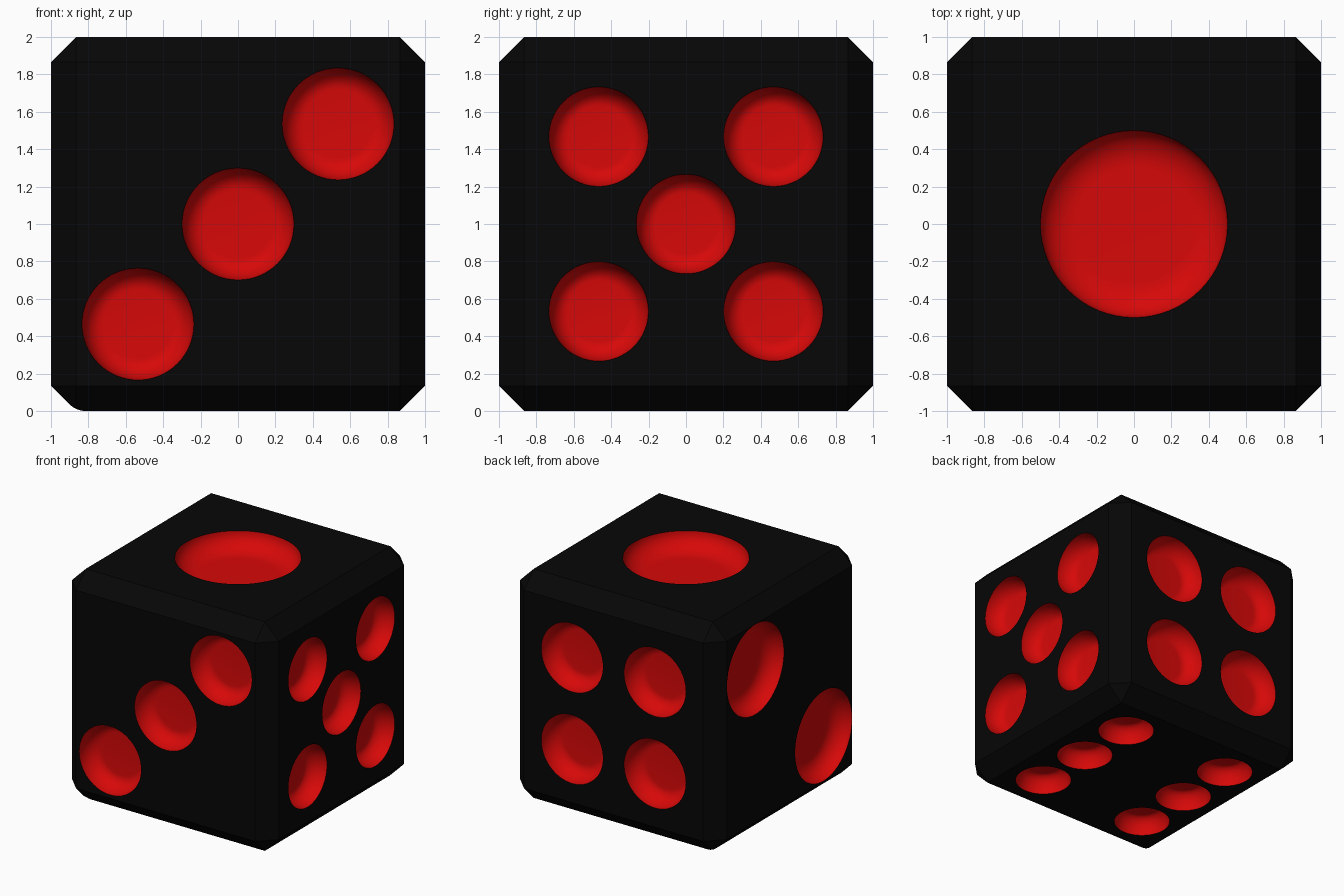
import bpy, bmesh, math
from mathutils import Vector, Matrix

if "Cube" in bpy.data.objects:
    bpy.data.objects.remove(bpy.data.objects["Cube"])


def material(name, color):
    m = bpy.data.materials.new(name)
    m.use_nodes = True
    m.diffuse_color = color
    bsdf = next(n for n in m.node_tree.nodes if n.type == 'BSDF_PRINCIPLED')
    bsdf.inputs["Base Color"].default_value = color
    return m


black = material("black", (0.002, 0.002, 0.002, 1))
red = material("red", (0.68, 0.0025, 0.0025, 1))


def make_object(name, bm, mats):
    bmesh.ops.recalc_face_normals(bm, faces=bm.faces[:])
    me = bpy.data.meshes.new(name)
    bm.to_mesh(me)
    bm.free()
    for m in mats:
        me.materials.append(m)
    ob = bpy.data.objects.new(name, me)
    bpy.context.collection.objects.link(ob)
    return ob


# Body: cube with chamfered edges
CHAMFER = 0.135
bm = bmesh.new()
bmesh.ops.create_cube(bm, size=2, matrix=Matrix.Translation((0, 0, 1)))
bmesh.ops.bevel(bm, geom=bm.edges[:], offset=CHAMFER, offset_type='OFFSET',
                segments=1, profile=0.5, affect='EDGES')
# Place the chamfer corners exactly
for v in bm.verts:
    p = v.co - Vector((0, 0, 1))
    v.co = [math.copysign(1 if abs(c) > 0.999 else 1 - CHAMFER, c) for c in p]
    v.co.z += 1
# One lower edge is worn round
worn = [e for e in bm.edges
        if all(v.co.z < 0.01 and v.co.x < -0.8 for v in e.verts)
        and abs(e.verts[0].co.y - e.verts[1].co.y) > 1]
bmesh.ops.bevel(bm, geom=worn, offset=0.045, segments=4, profile=0.5,
                affect='EDGES')
body = make_object("die_body", bm, [black, red])

PIP_DEPTH = 0.15
FLOOR = 0.62  # flat floor radius as a share of the pip radius


# Pip cutter: flat floor, rounded wall and a short collar above the surface
def add_bowl(bm, radius, matrix, sides=64, rings=10):
    profile = [(radius, 0.04)]
    for i in range(rings + 1):
        t = math.pi / 2 * i / rings
        profile.append((radius * (FLOOR + (1 - FLOOR) * math.cos(t)),
                        -PIP_DEPTH * math.sin(t)))
    loops = []
    for r, z in profile:
        loops.append([bm.verts.new(matrix @ Vector((
            r * math.cos(2 * math.pi * k / sides),
            r * math.sin(2 * math.pi * k / sides), z))) for k in range(sides)])
    bm.faces.new(loops[0])
    bm.faces.new(loops[-1]).smooth = True
    for k in range(sides):
        n = (k + 1) % sides
        for a, b in zip(loops, loops[1:]):
            bm.faces.new((a[k], a[n], b[n], b[k])).smooth = True


# Face normal, pip radius, pip centres relative to the cube centre
a, b, c, d = 0.535, 0.467, 0.4, 0.47
sides = [
    ((0, 0, 1), 0.5, [(0, 0, 1)]),
    ((-1, 0, 0), 0.393, [(-1, d, d), (-1, -d, -d)]),
    ((0, -1, 0), 0.299, [(s * a, -1, s * a) for s in (-1, 0, 1)]),
    ((0, 1, 0), 0.298, [(x, 1, z) for x in (-c, c) for z in (-c, c)]),
    ((1, 0, 0), 0.266, [(1, 0, 0)] +
     [(1, y, z) for y in (-b, b) for z in (-b, b)]),
    ((0, 0, -1), 0.23, [(x, y, -1) for x in (-a, a) for y in (-a, 0, a)]),
]
bm = bmesh.new()
for normal, radius, centres in sides:
    turn = Vector(normal).to_track_quat('Z', 'Y').to_matrix().to_4x4()
    for p in centres:
        add_bowl(bm, radius, Matrix.Translation(Vector(p) + Vector((0, 0, 1))) @ turn)
cutter = make_object("pip_cutter", bm, [red])
cutter.hide_render = True

# Cut the pips; the bowls keep the cutter's red
mod = body.modifiers.new("pips", 'BOOLEAN')
mod.operation = 'DIFFERENCE'
mod.solver = 'EXACT'
mod.material_mode = 'TRANSFER'
mod.object = cutter
bpy.context.view_layer.objects.active = body
body.select_set(True)
bpy.ops.object.modifier_apply(modifier=mod.name)
bpy.data.objects.remove(cutter)
